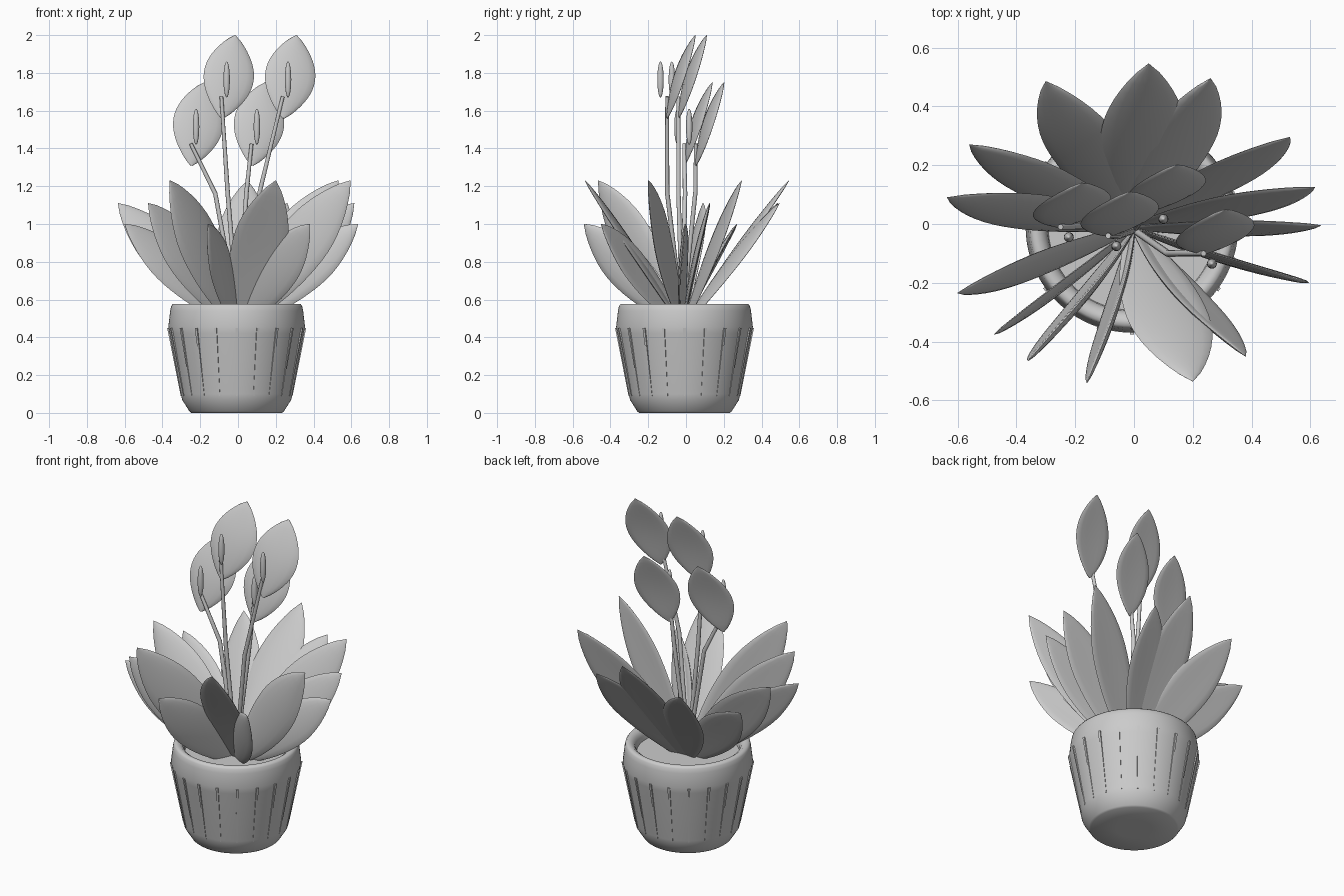
import bpy, bmesh, math
from mathutils import Vector

cube = bpy.data.objects.get("Cube")
if cube:
    bpy.data.objects.remove(cube)

grey = bpy.data.materials.new("plain_grey")
grey.use_nodes = True
grey.diffuse_color = (0.6, 0.6, 0.6, 1)
grey.node_tree.nodes["Principled BSDF"].inputs["Base Color"].default_value = (0.6, 0.6, 0.6, 1)


def finish(name, bm, angle=40):
    """Turn a bmesh into a smooth-shaded grey object."""
    bmesh.ops.recalc_face_normals(bm, faces=bm.faces)
    mesh = bpy.data.meshes.new(name)
    bm.to_mesh(mesh)
    bm.free()
    mesh.materials.append(grey)
    ob = bpy.data.objects.new(name, mesh)
    bpy.context.collection.objects.link(ob)
    bpy.ops.object.select_all(action='DESELECT')
    ob.select_set(True)
    bpy.context.view_layer.objects.active = ob
    bpy.ops.object.shade_smooth_by_angle(angle=math.radians(angle))
    return ob


def skin(bm, rings):
    """Bridge equal rings of points and cap both ends."""
    loops = [[bm.verts.new(p) for p in ring] for ring in rings]
    n = len(loops[0])
    for a, b in zip(loops, loops[1:]):
        for i in range(n):
            j = (i + 1) % n
            bm.faces.new((a[i], a[j], b[j], b[i]))
    bm.faces.new(loops[0])
    bm.faces.new(loops[-1])


def lathe(name, profile, centre, segments=80):
    bm = bmesh.new()
    skin(bm, [[(centre[0] + r * math.cos(math.tau * i / segments),
                centre[1] + r * math.sin(math.tau * i / segments), z)
               for i in range(segments)] for r, z in profile])
    return finish(name, bm, 60)


def blade(name, base, tip, normal, width, thick, bulge, widest, start):
    """Lens-section pointed leaf running from base to tip."""
    axis = tip - base
    side = axis.cross(normal).normalized()
    normal = side.cross(axis).normalized()
    bm, rings, steps, n = bmesh.new(), [], 18, 16
    for s in range(steps + 1):
        t = s / steps
        if t < widest:
            half = start + (1 - start) * math.sin(math.pi / 2 * t / widest) ** 0.85
        else:
            half = max(math.cos(math.pi / 2 * (t - widest) / (1 - widest)) ** 0.8, 0.01)
        mid = base + axis * t + normal * bulge * math.sin(math.pi * t)
        ring = []
        for i in range(n):
            a = math.tau * i / n
            c = math.cos(a)
            cup = normal * (-0.04 * width * half * c * c)
            ring.append(mid + side * (c * half * width / 2) + cup
                        + normal * (math.sin(a) * thick / 2 * math.sqrt(half)))
        rings.append(ring)
    skin(bm, rings)
    return finish(name, bm, 60)


# Pot with chamfered foot, shoulder and lip
POT = (-0.007, -0.008)
lathe("pot", [(0.1, 0), (0.24, 0), (0.25, 0.008), (0.288, 0.068), (0.296, 0.1), (0.355, 0.42),
              (0.362, 0.455), (0.352, 0.54), (0.347, 0.565), (0.338, 0.577),
              (0.318, 0.577), (0.298, 0.562), (0.288, 0.54), (0.283, 0.49)], POT)
lathe("soil", [(0.286, 0.48), (0.286, 0.51)], POT)

# Fine tapering ribs around the pot
bm = bmesh.new()
for k in range(20):
    a = math.tau * k / 20
    out = Vector((math.cos(a), math.sin(a), 0))
    across = Vector((-out.y, out.x, 0))
    rings = []
    for z, radius, half, rise in ((0.09, 0.294, 0.003, 0.002), (0.45, 0.362, 0.007, 0.006)):
        c = Vector((POT[0], POT[1], z))
        rings.append([c + out * (radius + d) + across * w for d, w in
                      ((-0.02, -half), (-0.02, half), (rise, half), (rise, -half))])
    skin(bm, rings)
finish("pot_ribs", bm)

# Leaves: tip x, tip y, roll in degrees; grouped by height and width
LEAVES = {
    "tall": (1.23, 0.285, [(0.05, 0.545, -8), (0.53, 0.295, -66), (0.595, -0.2, -92),
                           (0.2, -0.535, 22), (-0.36, -0.465, 97)]),
    "middle": (1.11, 0.265, [(0.26, 0.495, -35), (0.615, 0.125, -72), (-0.475, -0.375, 88),
                             (-0.635, 0.09, 62), (-0.3, 0.485, 30)]),
    "low": (1.0, 0.24, [(0.635, -0.005, -80), (0.38, -0.45, -112), (-0.16, -0.54, 100),
                        (-0.6, -0.235, 72), (-0.56, 0.27, 55)]),
}
for size, (height, width, tips) in LEAVES.items():
    for k, (x, y, roll) in enumerate(tips):
        heading = Vector((x, y, 0)).normalized()
        base = Vector((0, -0.015, 0.48)) + heading * 0.02
        tip = Vector((x, y, height))
        axis = (tip - base).normalized()
        flat = Vector((-heading.y, heading.x, 0))
        upper = axis.cross(flat)
        if upper.z < 0:
            upper = -upper
        r = math.radians(roll)
        blade(f"{size}_leaf_{k + 1}", base, tip, upper * math.cos(r) + flat * math.sin(r),
              width, 0.028, 0.012, 0.56, 0.2)


def stem(name, points, radius):
    curve = bpy.data.curves.new(name, 'CURVE')
    curve.dimensions = '3D'
    curve.bevel_depth = radius
    curve.bevel_resolution = 3
    curve.use_fill_caps = True
    spline = curve.splines.new('POLY')
    spline.points.add(len(points) - 1)
    for p, co in zip(spline.points, points):
        p.co = (*co, 1)
    spline.points[-1].radius = 0.8
    curve.materials.append(grey)
    ob = bpy.data.objects.new(name, curve)
    bpy.context.collection.objects.link(ob)


# Flowers: spadix centre and the bend of the stem
FLOWERS = [((-0.06, -0.075, 1.765), (-0.055, -0.04, 1.17)),
           ((0.265, -0.135, 1.765), (0.115, -0.1, 1.17)),
           ((-0.222, -0.045, 1.515), (-0.12, -0.005, 1.16)),
           ((0.1, 0.017, 1.515), (0.045, 0.05, 1.17))]
for k, (centre, bend) in enumerate(FLOWERS, 1):
    c = Vector(centre)
    stem(f"flower_stem_{k}", [(0, -0.02, 0.5), bend, c + Vector((-0.028, 0.035, -0.09))], 0.012)
    base, tip = c + Vector((-0.025, 0.035, -0.205)), c + Vector((0.045, 0.185, 0.235))
    facing = (tip - base).cross(Vector((0.25, 0.035, -0.052)))
    if facing.y > 0:
        facing = -facing
    blade(f"spathe_{k}", base, tip, facing, 0.27, 0.026, 0.018, 0.5, 0.05)
    bm = bmesh.new()
    bmesh.ops.create_uvsphere(bm, u_segments=20, v_segments=14, radius=1)
    bmesh.ops.scale(bm, vec=(0.017, 0.017, 0.095), verts=bm.verts)
    bmesh.ops.translate(bm, vec=c, verts=bm.verts)
    finish(f"spadix_{k}", bm, 60)
